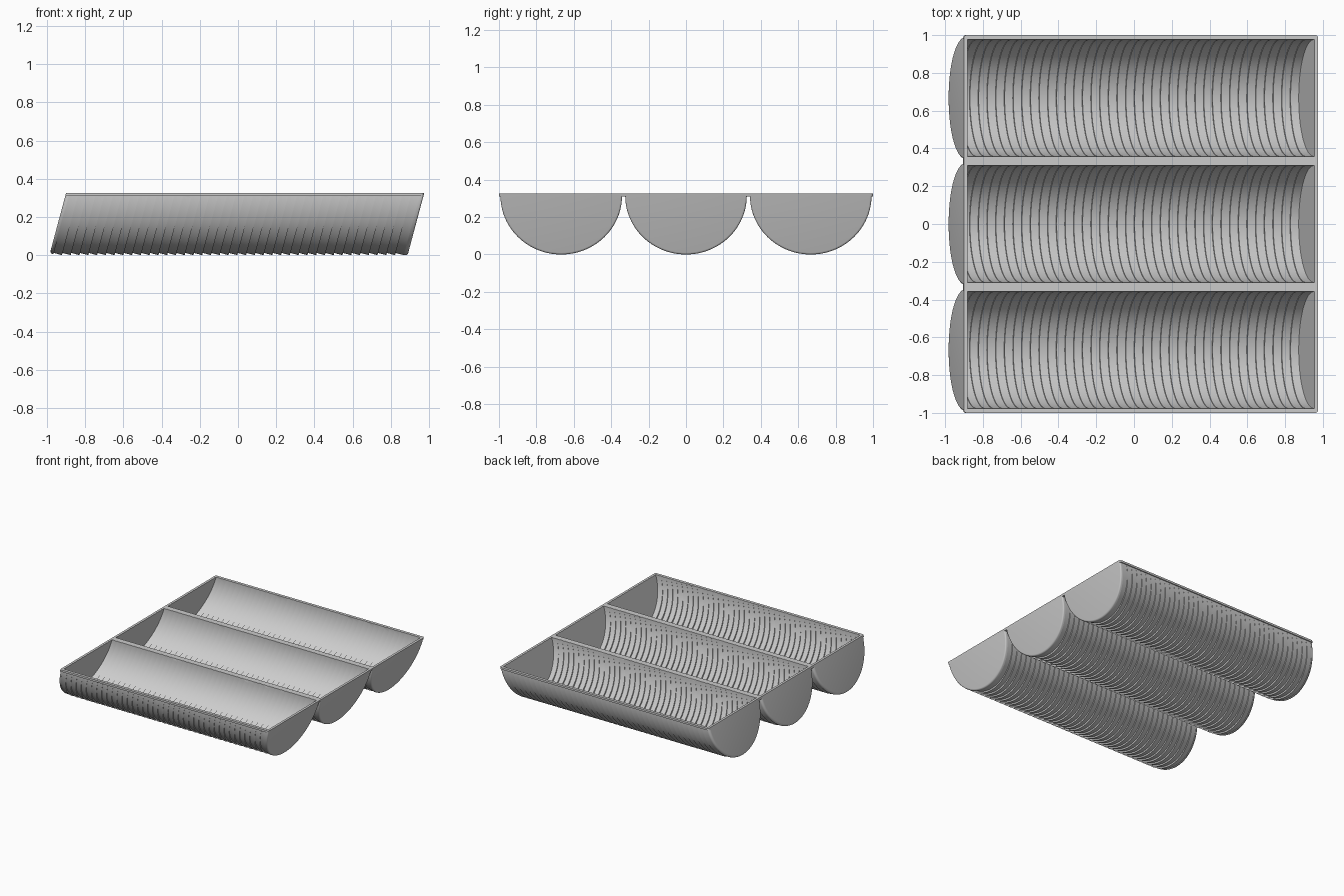
import bpy, bmesh, math

if "Cube" in bpy.data.objects:
    bpy.data.objects.remove(bpy.data.objects["Cube"])

TOP, LEAN = 0.3255, math.radians(15)
X0, X1, WALL = -0.90, 0.975, 0.02          # outer ends of the rim
R_OUT, R_IN = 0.325, 0.309
COUNT, SEG = 40, 56
PITCH = (X1 - X0 - 2 * WALL) / COUNT
STEP = PITCH * math.cos(LEAN) * math.sin(LEAN) / 2
ZC = STEP + R_OUT * math.cos(LEAN)          # mean axis height, base rests on z=0
TUB_TOP = TOP - 0.0006
TAN = math.tan(LEAN)


def arc(xp, zc, r, yc):
    """Half circle lying in the leaning plane that meets the rim at x = xp."""
    flat = [(-r, TUB_TOP)]
    for i in range(SEG + 1):
        a = math.pi + math.pi * i / SEG
        flat.append((r * math.cos(a), min(TUB_TOP - 1e-4, zc + r * math.sin(a) * math.cos(LEAN))))
    flat.append((r, TUB_TOP))
    return [(xp + (z - TOP) * TAN, yc + y, z) for y, z in flat]


def loft(bm, rings, caps):
    rows = [[bm.verts.new(p) for p in ring] for ring in rings]
    n = len(rows[0])
    for a, b in zip(rows, rows[1:]):
        for j in range(n):
            k = (j + 1) % n
            bm.faces.new((a[j], a[k], b[k], b[j]))
    if caps:
        bm.faces.new(rows[0][::-1])
        bm.faces.new(rows[-1])


def finish(bm, name):
    bmesh.ops.recalc_face_normals(bm, faces=bm.faces)
    me = bpy.data.meshes.new(name)
    bm.to_mesh(me)
    bm.free()
    ob = bpy.data.objects.new(name, me)
    bpy.context.collection.objects.link(ob)
    bpy.ops.object.select_all(action='DESELECT')
    ob.select_set(True)
    bpy.context.view_layer.objects.active = ob
    bpy.ops.object.shade_smooth_by_angle(angle=math.radians(30))
    return ob


def end_wall(name, yc, outer, inner, zc, rad):
    # leaning half disc with a rounded outer edge
    s = 1 if inner > outer else -1
    rings = []
    for i in range(6):
        a = math.pi / 2 * i / 5
        rings.append(arc(outer + s * rad * (1 - math.sin(a)) * 0.95, zc,
                         R_OUT - rad * (1 - math.cos(a)), yc))
    rings = rings[::-1] + [arc(inner, zc, R_OUT, yc)]
    bm = bmesh.new()
    loft(bm, rings, True)
    finish(bm, name)


# Three troughs, each a stepped stack of leaning half discs
for name, yc in (("front", -0.667), ("middle", 0.0), ("back", 0.667)):
    rings = []
    for i in range(COUNT):
        for end, dz in ((0, STEP), (1, -STEP)):
            xp = X0 + WALL + (i + end) * PITCH
            rings.append(arc(xp, ZC + dz, R_OUT, yc) + arc(xp, ZC + dz, R_IN, yc)[::-1])
    bm = bmesh.new()
    loft(bm, rings, False)
    finish(bm, name + "_trough")
    end_wall(name + "_left_wall", yc, X0, X0 + WALL, ZC, 0.019)
    end_wall(name + "_right_wall", yc, X1, X1 - WALL, ZC - STEP, 0.01)

# Thin rim plate with three rectangular openings
xs = [X0, X0 + WALL - 0.001, X1 - WALL + 0.001, X1]
ys = [-1.0]
for yc in (-0.667, 0.0, 0.667):
    ys += [yc - R_IN - 0.002, yc + R_IN + 0.002]
ys.append(1.0)
bm = bmesh.new()
grid = [[bm.verts.new((x, y, TOP)) for y in ys] for x in xs]
for i in range(3):
    for j in range(len(ys) - 1):
        if not (i == 1 and j % 2 == 1):
            bm.faces.new((grid[i][j], grid[i + 1][j], grid[i + 1][j + 1], grid[i][j + 1]))
ext = bmesh.ops.extrude_face_region(bm, geom=bm.faces[:], use_keep_orig=True)
for v in ext["geom"]:
    if isinstance(v, bmesh.types.BMVert):
        v.co.z -= 0.016
corners = [e for e in bm.edges
           if all(abs(v.co.y) > 0.999 and v.co.x in (e.verts[0].co.x,) for v in e.verts)
           and abs(e.verts[0].co.z - e.verts[1].co.z) > 0.01
           and (e.verts[0].co.x < X0 + 0.001 or e.verts[0].co.x > X1 - 0.001)]
bmesh.ops.bevel(bm, geom=corners, offset=0.014, segments=4, profile=0.5, affect='EDGES')
for v in bm.verts:
    v.co.x += (v.co.z - TOP) * TAN
finish(bm, "rim_plate")
